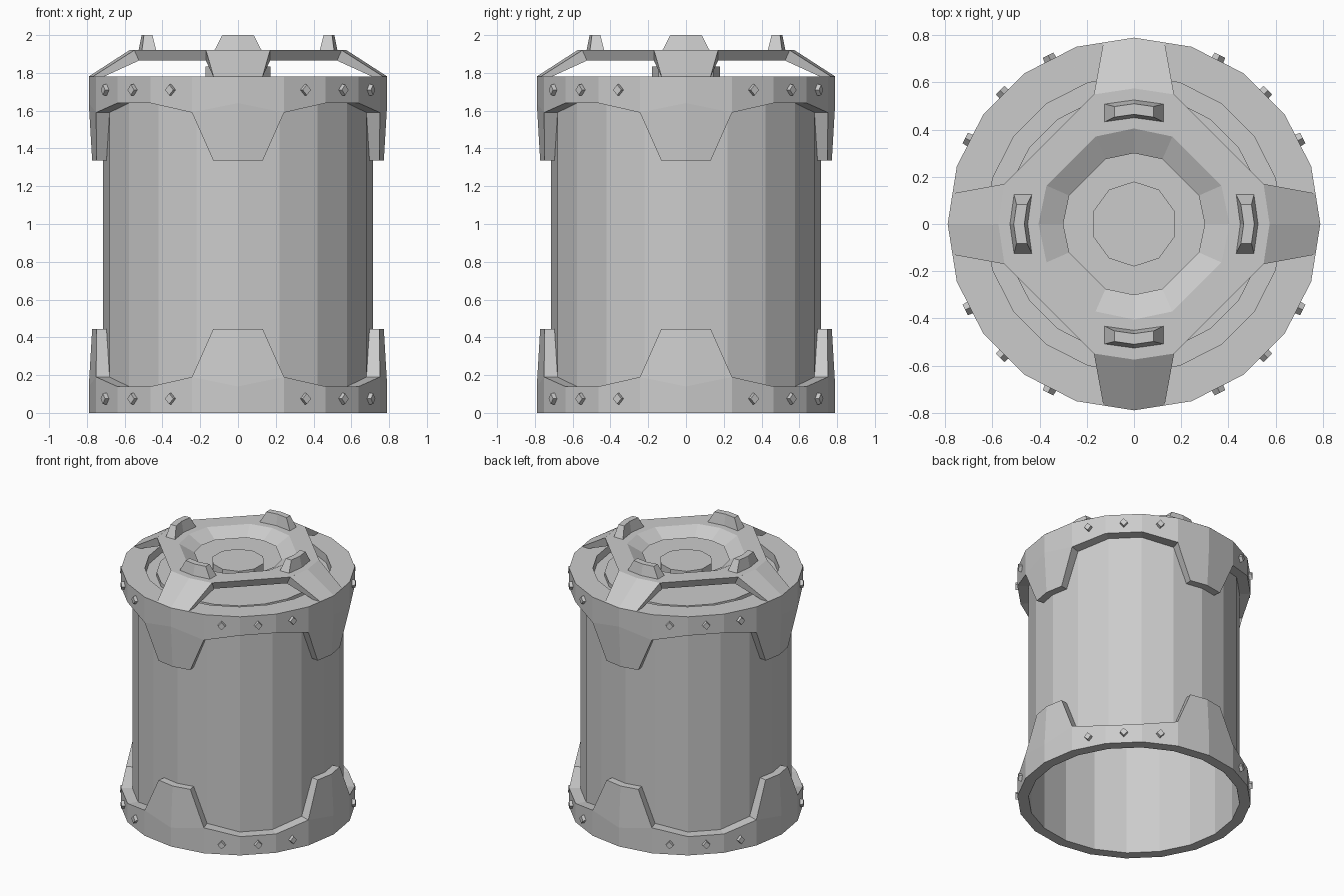
import bpy, bmesh
from math import sin, cos, radians
from mathutils import Matrix, Vector

if "Cube" in bpy.data.objects:
    bpy.data.objects.remove(bpy.data.objects["Cube"])


def polar(r, deg, z):
    return Vector((r * sin(radians(deg)), r * cos(radians(deg)), z))


def finish(name, bm):
    bmesh.ops.recalc_face_normals(bm, faces=bm.faces[:])
    me = bpy.data.meshes.new(name)
    bm.to_mesh(me)
    bm.free()
    ob = bpy.data.objects.new(name, me)
    bpy.context.collection.objects.link(ob)
    return ob


def loft(name, rings, caps=True, loop=False, turn=0):
    """Bridge equal-length rings of points, turned about z."""
    bm = bmesh.new()
    rot = Matrix.Rotation(radians(turn), 3, 'Z')
    vs = [[bm.verts.new(rot @ Vector(p)) for p in ring] for ring in rings]
    pairs = list(zip(vs, vs[1:])) + ([(vs[-1], vs[0])] if loop else [])
    for a, b in pairs:
        for i in range(len(a)):
            j = (i + 1) % len(a)
            bm.faces.new((a[i], a[j], b[j], b[i]))
    if caps and not loop:
        bm.faces.new(vs[0])
        bm.faces.new(vs[-1])
    return finish(name, bm)


def circle(r, z, n=20):
    return [polar(r, 360 * i / n, z) for i in range(n)]


# Body: open-bottomed drum; end ring capped separately by the lid
R = 0.714
loft("drum_wall", [circle(R, 0), circle(R, 1.78)], caps=False)

# Lid: flat rim, groove and recessed disc
lid = [(0.715, 1.78), (0.63, 1.78), (0.63, 1.72), (0.55, 1.72), (0.55, 1.75), (0.17, 1.75)]
loft("lid", [circle(0.785, 1.779)] + [circle(r, z) for r, z in lid], caps=False)
loft("center_hub", [circle(0.18, 1.74, 10), circle(0.18, 1.835, 10)])


# Bands: 20-sided hoops with four tapered tabs
def band(name, base, sign):
    bm = bmesh.new()
    heights = [0.14, 0.19, 0.14, 0.14, 0.19]
    low = [bm.verts.new(polar(0.79, 18 * i, base)) for i in range(20)]
    high = [bm.verts.new(polar(0.79, 18 * i, base + sign * heights[i % 5])) for i in range(20)]
    for i in range(20):
        j = (i + 1) % 20
        bm.faces.new((low[i], low[j], high[j], high[i]))
    for k in range(0, 20, 5):
        tip = [bm.verts.new(polar(r, 18 * k + a, base + sign * 0.445))
               for r, a in ((0.76, -9.9), (0.772, 0), (0.76, 9.9))]
        bm.faces.new((high[k - 1], high[k], tip[1], tip[0]))
        bm.faces.new((high[k], high[k + 1], tip[2], tip[1]))
    new = bmesh.ops.extrude_face_region(bm, geom=bm.faces[:], use_keep_orig=True)
    for v in new["geom"]:
        if isinstance(v, bmesh.types.BMVert):
            s = 0.93 if abs(v.co.z - base) > 0.3 else 0.905
            v.co.x *= s
            v.co.y *= s
    finish(name, bm)


band("bottom_band", 0, 1)
band("top_band", 1.78, -1)


# Top plate: 12-cornered ring with a sloping hole
def corners(r, a, z):
    return [polar(r, 90 * k + d, z) for k in range(4) for d in (-a, 0, a)]


loft("top_plate", [corners(0.575, 17.2, 1.92), corners(0.405, 23.7, 1.92),
                   corners(0.30, 23.7, 1.865), corners(0.55, 17.2, 1.865)], loop=True)


def strip(w, y_in, y_out, sag, z_in, z_out):
    """Six-point section bent back by sag at its ends."""
    return [(-w, y_out - sag, z_out), (0, y_out, z_out), (w, y_out - sag, z_out),
            (w, y_in - sag, z_in), (0, y_in, z_in), (-w, y_in - sag, z_in)]


for k in range(4):
    # Sloping legs from plate to rim, and raised lugs on the plate
    loft(f"plate_leg_{k}", [strip(0.17, 0.55, 0.575, 0.026, 1.865, 1.92),
                            strip(0.13, 0.735, 0.79, 0.022, 1.779, 1.781)], turn=90 * k)
    loft(f"plate_lug_{k}", [strip(0.127, 0.45, 0.527, 0.018, 1.915, 1.915),
                            strip(0.083, 0.465, 0.51, 0.012, 2.0, 2.0)], turn=90 * k)
    # Diamond rivets on both bands
    for a in (27, 45, 63):
        for z in (0.075, 1.71):
            rings = [[(-w, y, z), (0, y, z + h), (w, y, z), (0, y, z - h)]
                     for y, w, h in ((0.77, 0.028, 0.032), (0.803, 0.025, 0.028))]
            loft("rivet", rings, turn=90 * k + a)
